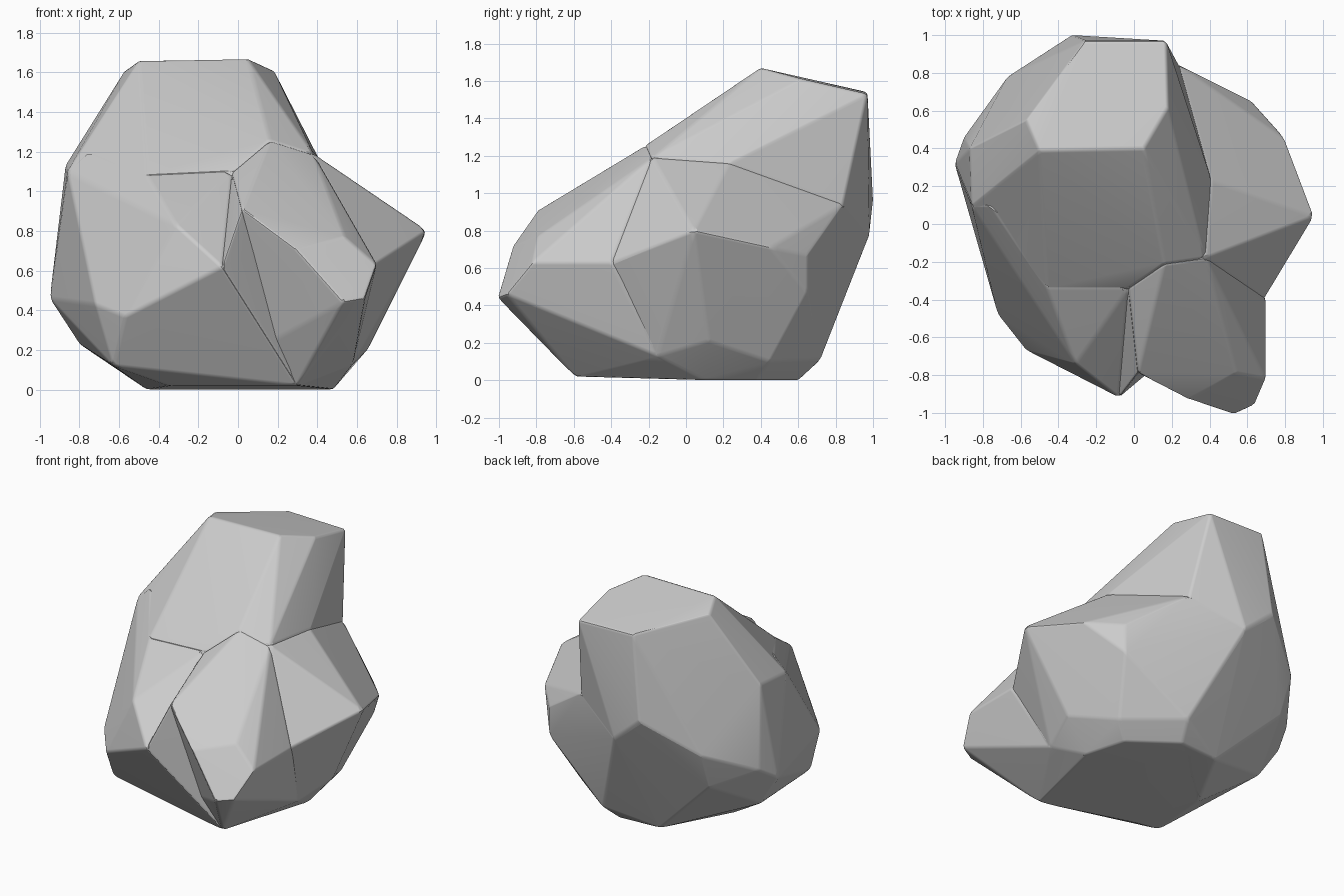
import bpy, bmesh
from math import radians

if "Cube" in bpy.data.objects:
    bpy.data.objects.remove(bpy.data.objects["Cube"])


def chunk(name, points):
    """Faceted convex lump wrapped around corner points, with softened edges."""
    bm = bmesh.new()
    for p in points:
        bm.verts.new(p)
    bmesh.ops.convex_hull(bm, input=bm.verts[:])
    bmesh.ops.delete(bm, geom=[v for v in bm.verts if not v.link_faces], context='VERTS')
    bmesh.ops.dissolve_limit(bm, angle_limit=radians(5), verts=bm.verts[:], edges=bm.edges[:])
    bmesh.ops.recalc_face_normals(bm, faces=bm.faces[:])
    mesh = bpy.data.meshes.new(name)
    bm.to_mesh(mesh)
    bm.free()
    ob = bpy.data.objects.new(name, mesh)
    bpy.context.collection.objects.link(ob)
    bpy.context.view_layer.objects.active = ob
    bev = ob.modifiers.new("soft_edges", 'BEVEL')
    bev.width, bev.segments = 0.015, 2
    bev.limit_method, bev.angle_limit = 'ANGLE', radians(12)
    bpy.ops.object.modifier_apply(modifier=bev.name)
    return ob


# Corners shared between neighbouring lumps
base = [(.3, -.6, .02), (.48, .1, 0), (.4, .38, 0), (.1, .6, 0), (-.2, .58, 0),
        (-.46, .1, 0), (-.35, -.4, .02)]
saddle = [(-.46, -.34, 1.08), (-.03, -.34, 1.1)]
hip = [(.16, -.21, 1.26), (.38, -.18, 1.19)]
flank = [(-.86, .1, 1.1), (-.76, .1, 1.2)]
left_low = [(-.72, -.48, .43), (-.63, -.5, .12)]
back = [(-.33, 1.0, .95), (-.12, .98, .77), (-.67, .78, .71), (-.66, .68, .45),
        (-.9, .46, .55), (-.95, .32, .46), (-.8, .3, .23), (.24, .84, .94)]
valley, tooth = (-.08, -.92, .62), (.02, -.79, .91)

# Upper tower with the sloping top plateau
top = [(-.5, .39, 1.66), (.05, .4, 1.67), (.18, .62, 1.61), (.17, .97, 1.53),
       (-.26, .97, 1.54), (-.57, .55, 1.61)]
rock = chunk("rock", top + flank + saddle + hip + back + base[3:6]
             + [(-.87, .4, 1.13), (.41, .23, 1.16)])

# Lower body with the right-hand point
body = chunk("lower_body", base + saddle + hip[1:] + flank[:1] + left_low + back
             + [(.41, .23, 1.16), (.955, .04, .8), (.8, .45, .71), (.62, .65, .67),
                (.62, .65, .47), (.66, .12, .21), (.58, -.15, .13), (.5, .45, .1),
                (.69, -.4, .63), (.15, .72, .11)])

# Left front lobe
left_lobe = chunk("front_left_lobe", base + saddle + flank + left_low
                  + [(-.31, -.74, .83), valley, (-.57, -.67, .37), (-.95, .32, .46)])

# Right front lobe with the jutting tip
right_lobe = chunk("front_right_lobe", base[:2] + saddle[1:] + hip
                   + [tooth, (.29, -.93, .71), (.54, -.79, .77), (.7, -.82, .63),
                      (.7, -.4, .63), (.53, -1.01, .44), (.64, -.96, .46),
                      (.58, -.15, .13), (-.1, -.4, .1)])

# Wedge closing the groove below the notch between the lobes
wedge = chunk("notch_wedge", [valley, tooth, base[0], saddle[1],
                              (-.2, -.5, .2), (.1, -.3, .3)])

# Fuse the lumps into one stone
bpy.context.view_layer.objects.active = rock
for part in (body, left_lobe, right_lobe, wedge):
    mod = rock.modifiers.new("fuse", 'BOOLEAN')
    mod.operation, mod.solver, mod.object = 'UNION', 'EXACT', part
    bpy.ops.object.modifier_apply(modifier=mod.name)
    bpy.data.objects.remove(part)

bpy.ops.object.select_all(action='DESELECT')
rock.select_set(True)
bpy.ops.object.shade_smooth_by_angle(angle=radians(28))
wn = rock.modifiers.new("flat_facets", 'WEIGHTED_NORMAL')
wn.keep_sharp = True
